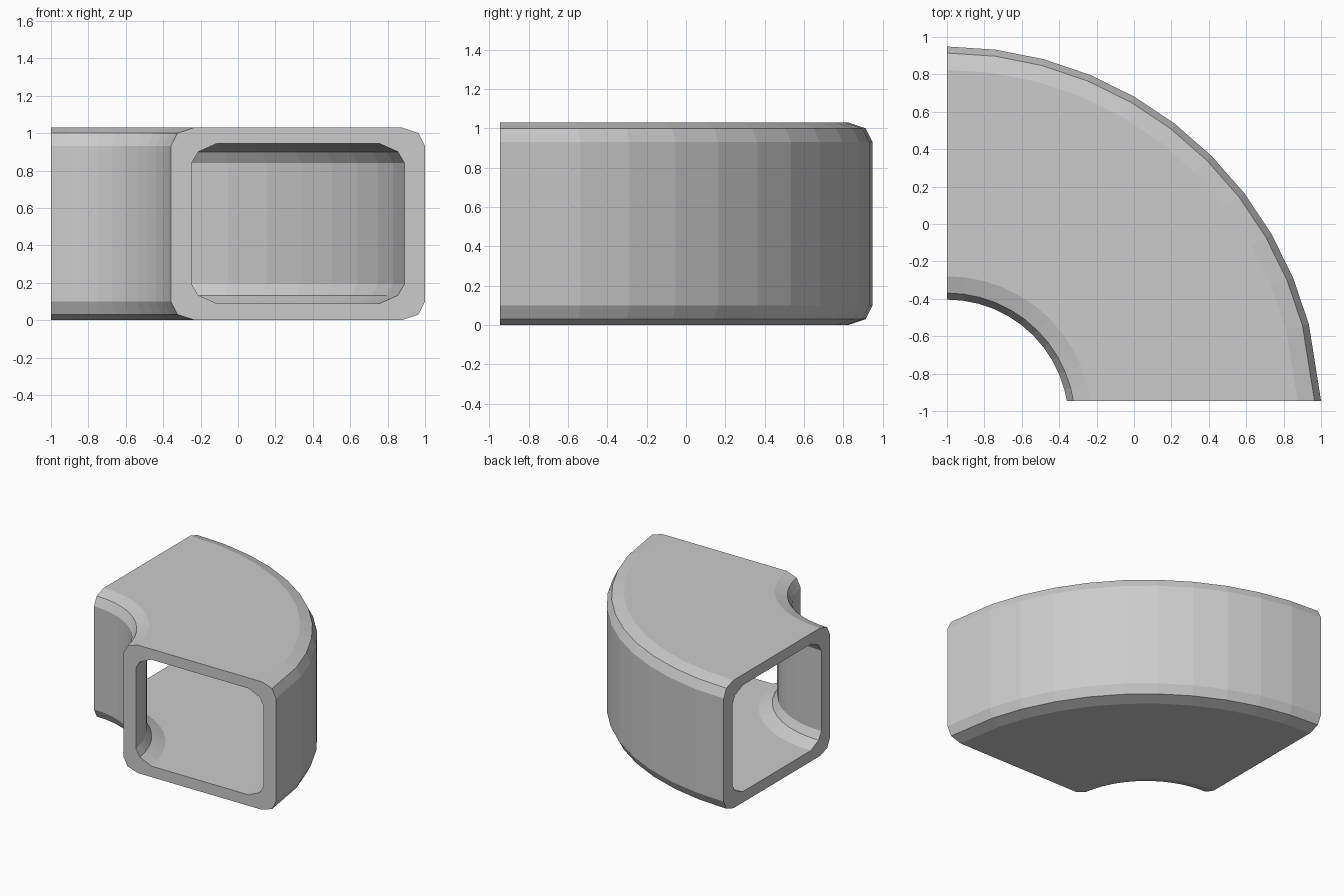
import bpy, bmesh, math

if "Cube" in bpy.data.objects:
    bpy.data.objects.remove(bpy.data.objects["Cube"])

CX, CY = -1.0, -1.054      # centre of the bend
END = 0.109                # distance from bend centre to the front cut plane


def rounded_rect(r0, r1, z0, z1, corner):
    """Rectangle in (radius, z) with each corner cut by three points."""
    pts = []
    for r, z, sr, sz, flip in ((r0, z0, 1, 1, False), (r1, z0, -1, 1, True),
                               (r1, z1, -1, -1, False), (r0, z1, 1, -1, True)):
        c = [(r + sr * a, z + sz * b) for a, b in corner]
        pts += c[::-1] if flip else c
    return pts


# cross-sections of the duct wall
outer = rounded_rect(0.65, 2.003, 0.0, 1.03, [(0, .10), (.035, .03), (.125, 0)])
inner = rounded_rect(0.76, 1.893, 0.088, 0.945, [(0, .105), (.035, .045), (.135, 0)])

# sweep stations: regular steps, then one longer step to the front cut
angles = [math.radians(90 - 7.5 * i) for i in range(11)] + [None]


def place(r, z, a):
    if a is None:
        return (CX + math.sqrt(r * r - END * END), CY + END, z)
    return (CX + r * math.cos(a), CY + r * math.sin(a), z)


bm = bmesh.new()


def sweep(profile):
    rings = [[bm.verts.new(place(r, z, a)) for r, z in profile] for a in angles]
    n = len(profile)
    for p, q in zip(rings, rings[1:]):
        for i in range(n):
            j = (i + 1) % n
            bm.faces.new((p[i], p[j], q[j], q[i]))
    return rings


out_rings, in_rings = sweep(outer), sweep(inner)

# rims closing the wall at both open ends
for k in (0, -1):
    o, h = out_rings[k], in_rings[k]
    for i in range(len(o)):
        j = (i + 1) % len(o)
        bm.faces.new((o[i], o[j], h[j], h[i]))

bmesh.ops.recalc_face_normals(bm, faces=bm.faces)
mesh = bpy.data.meshes.new("duct_elbow")
bm.to_mesh(mesh)
bm.free()
bpy.context.collection.objects.link(bpy.data.objects.new("duct_elbow", mesh))
